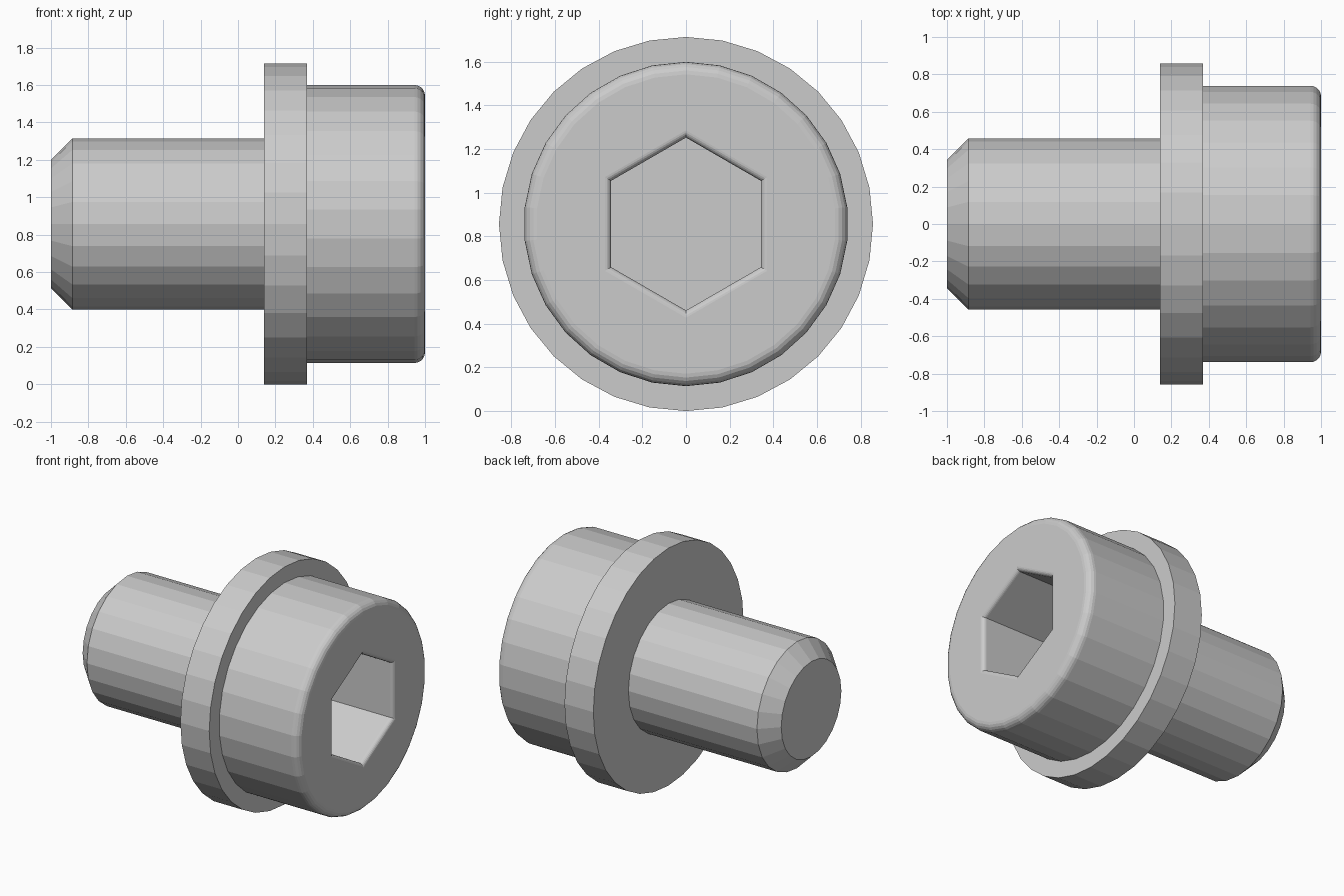
import bpy, bmesh
from math import sin, cos, pi

if "Cube" in bpy.data.objects:
    bpy.data.objects.remove(bpy.data.objects["Cube"])

AXIS_Z = 0.857
bm = bmesh.new()


def ring(x, r, n):
    """Closed loop of n vertices around the screw axis, first one at the top."""
    vs = [bm.verts.new((x, r * sin(2 * pi * i / n), AXIS_Z + r * cos(2 * pi * i / n)))
          for i in range(n)]
    for i in range(n):
        bm.edges.new((vs[i], vs[(i + 1) % n]))
    return vs


def skin(rings):
    """Quads between successive rings of equal count."""
    for a, b in zip(rings, rings[1:]):
        n = len(a)
        for i in range(n):
            j = (i + 1) % n
            bm.faces.new((a[i], a[j], b[j], b[i]))


def annulus(a, b):
    """Flat face between two concentric rings of different counts."""
    edges = [bm.edges.get((r[i], r[(i + 1) % len(r)])) for r in (a, b) for i in range(len(r))]
    bmesh.ops.triangle_fill(bm, edges=edges, use_beauty=True, normal=(1, 0, 0))


# Shank with chamfered tip
shank = [ring(x, r, 24) for x, r in ((-1, 0.343), (-0.886, 0.457), (0.14, 0.457))]
skin(shank)
bm.faces.new(shank[0])

# Flange
flange = [ring(x, 0.857, 32) for x in (0.14, 0.37)]
skin(flange)

# Head with rounded front rim
R, F, STEPS = 0.743, 0.057, 5
profile = [(0.37, R)]
for k in range(STEPS + 1):
    a = k / STEPS * pi / 2
    profile.append((1 - F + F * sin(a), R - F + F * cos(a)))
head = [ring(x, r, 30) for x, r in profile]
skin(head)

# Hexagonal socket with rounded rim and flat floor
H, G, DEPTH = 0.396, 0.0286, 0.57
profile = []
for k in range(STEPS + 1):
    a = k / STEPS * pi / 2
    profile.append((1 - G + G * cos(a), H + G * (1 - sin(a)) / cos(pi / 6)))
profile.append((1 - DEPTH, H))
socket = [ring(x, r, 6) for x, r in profile]
skin(socket)
bm.faces.new(socket[-1])

# Flat shoulders joining the parts
annulus(shank[-1], flange[0])
annulus(flange[1], head[0])
annulus(head[-1], socket[0])

bmesh.ops.recalc_face_normals(bm, faces=bm.faces[:])
mesh = bpy.data.meshes.new("flanged_socket_screw")
bm.to_mesh(mesh)
bm.free()
bpy.context.collection.objects.link(bpy.data.objects.new("flanged_socket_screw", mesh))
